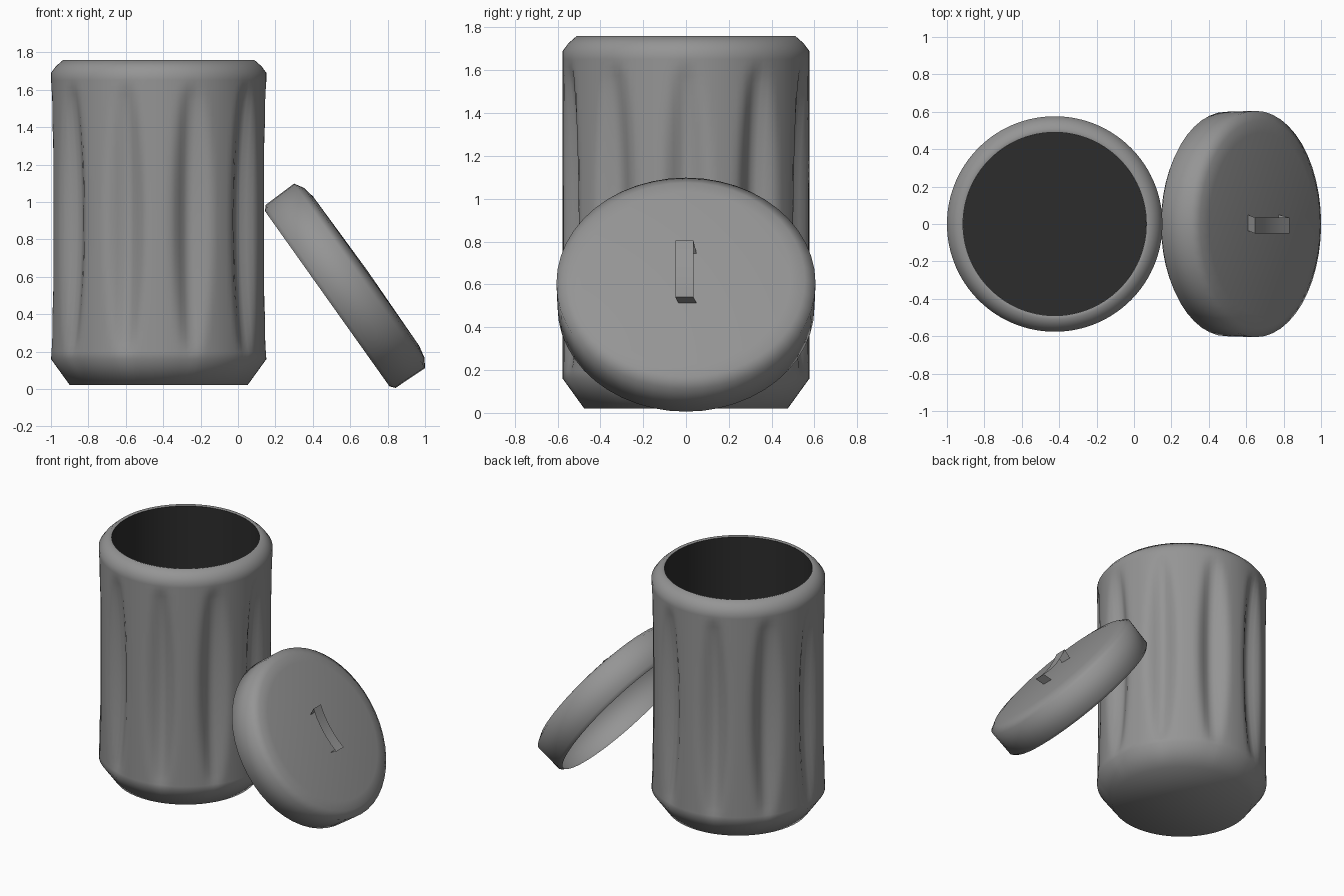
import bpy, bmesh, math

if "Cube" in bpy.data.objects:
    bpy.data.objects.remove(bpy.data.objects["Cube"])


def grey(name, v):
    m = bpy.data.materials.new(name)
    m.diffuse_color = (v, v, v, 1)
    m.use_nodes = True
    m.node_tree.nodes["Principled BSDF"].inputs["Base Color"].default_value = m.diffuse_color
    return m


METAL, DARK = grey("metal", 0.3), grey("dark_inside", 0.025)


def finish(bm, name, mat, loc=(0, 0, 0), tilt=0.0, angle=75):
    me = bpy.data.meshes.new(name)
    bm.to_mesh(me)
    bm.free()
    me.materials.append(mat)
    ob = bpy.data.objects.new(name, me)
    bpy.context.collection.objects.link(ob)
    ob.location = loc
    ob.rotation_euler = (0, tilt, 0)
    bpy.ops.object.select_all(action='DESELECT')
    ob.select_set(True)
    bpy.context.view_layer.objects.active = ob
    bpy.ops.object.shade_smooth_by_angle(angle=math.radians(angle))
    return ob


def revolve(profile, seg, dent=lambda a, z: 0.0):
    """Spin (radius, z) points around z; points with radius 0 become poles."""
    bm = bmesh.new()
    rings = []
    for r, z in profile:
        if r == 0:
            rings.append([bm.verts.new((0, 0, z))] * seg)
            continue
        ring = []
        for i in range(seg):
            a = 2 * math.pi * i / seg
            q = r - dent(a, z)
            ring.append(bm.verts.new((q * math.cos(a), q * math.sin(a), z)))
        rings.append(ring)
    for lo, hi in zip(rings, rings[1:]):
        for i in range(seg):
            j = (i + 1) % seg
            quad = list(dict.fromkeys((lo[i], lo[j], hi[j], hi[i])))
            bm.faces.new(quad)
    return bm


# Ten tapered flutes pressed into the can wall
Z0, Z1 = 0.19, 1.62
STEP = math.radians(36)


def flute(a, z):
    if not Z0 < z < Z1:
        return 0.0
    s = math.sin(math.pi * (z - Z0) / (Z1 - Z0))
    width = math.radians(13) * (0.45 + 0.55 * s ** 0.6)
    off = abs((a + STEP / 2) % STEP - STEP / 2)
    if off >= width:
        return 0.0
    return 0.065 * s ** 0.6 * math.cos(math.pi / 2 * off / width) ** 2


# Can body: chamfered base, fluted wall, rolled-in rim
CAN_LOC = (-0.424, 0, 0)
wall = [(0.576, 0.16 + (1.69 - 0.16) * k / 40) for k in range(41)]
can = [(0, 0.02), (0.475, 0.02)] + wall + [(0.55, 1.725), (0.51, 1.76), (0.49, 1.755)]
finish(revolve(can, 120, flute), "can_body", METAL, CAN_LOC)

# Dark smooth inside of the can
finish(revolve([(0.49, 1.755), (0.49, 0.06), (0, 0.06)], 64), "can_inside", DARK, CAN_LOC)

# Lid: shallow pressed cap with a small turned-in lip, leaning on the can
LID_LOC, LID_TILT = (0.65, 0, 0.605), math.radians(54.6)
lid = [(0.575, -0.212), (0.60, -0.19), (0.605, 0.0), (0.555, 0.03), (0.49, 0.043), (0, 0.05)]
finish(revolve(lid, 48), "lid", METAL, LID_LOC, LID_TILT)

# Lid handle: thin sagging strap on two short legs (x, z, sideways shift)
strap = [(-0.135, 0.044, 0.015), (-0.165, 0.112, 0), (-0.10, 0.098, 0), (-0.03, 0.091, 0),
         (0.03, 0.091, 0), (0.10, 0.098, 0), (0.157, 0.110, 0), (0.145, 0.044, 0.015)]
bm = bmesh.new()
rows = [[bm.verts.new((x, y + dy, z)) for y in (-0.05, 0.035)] for x, z, dy in strap]
for a, b in zip(rows, rows[1:]):
    bm.faces.new((a[0], b[0], b[1], a[1]))
finish(bm, "lid_handle", METAL, LID_LOC, LID_TILT, 40)
